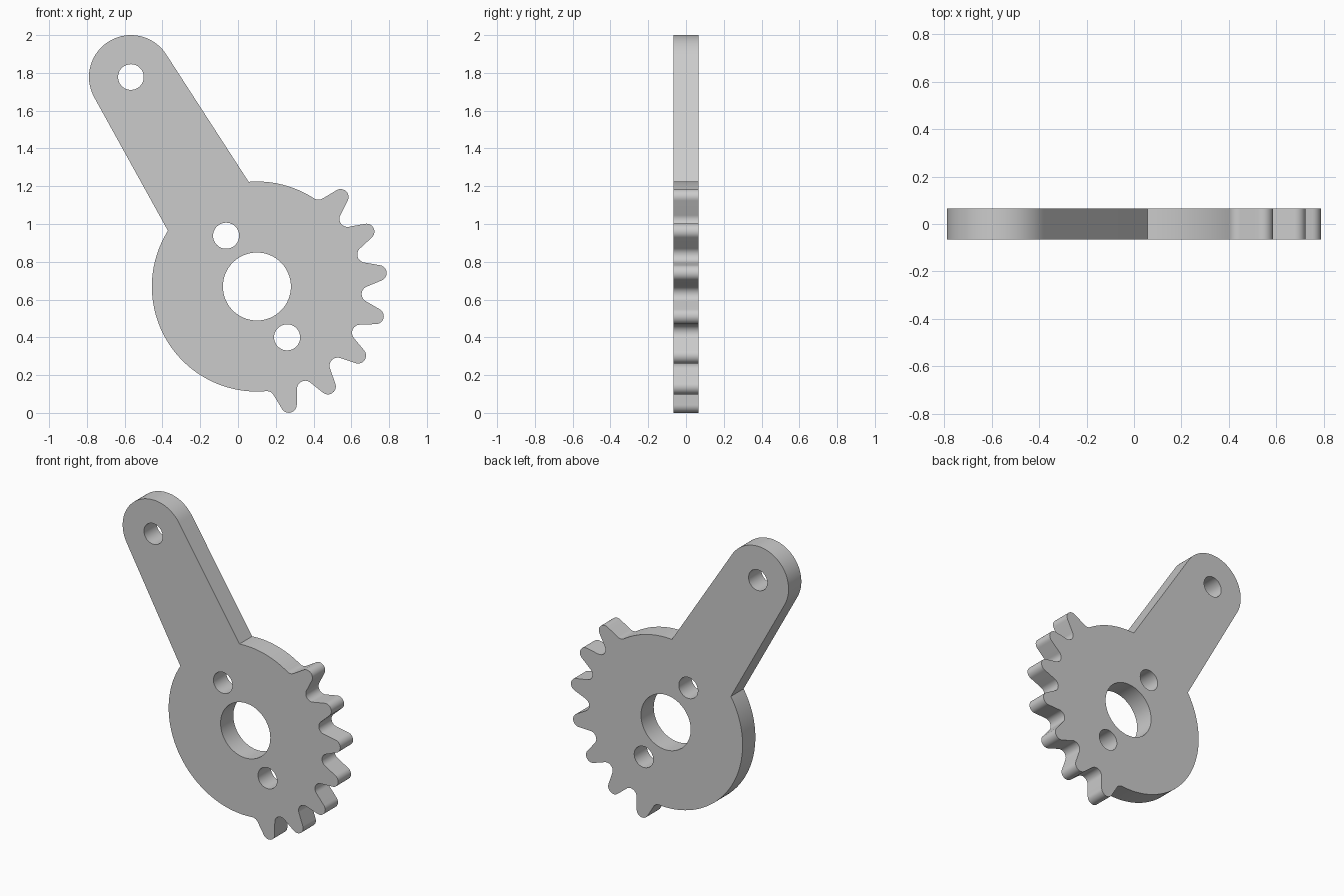
import bpy
from math import sin, cos, radians

if "Cube" in bpy.data.objects:
    bpy.data.objects.remove(bpy.data.objects["Cube"])

HALF_THICK = 0.066
HUB, HUB_R = (0.1, 0.669), 0.556
TIP, TIP_R = (-0.567, 1.778), 0.222
PITCH = 20.3


def arc(centre, r, a0, a1, n):
    """Points on an arc, angles in degrees, both ends included."""
    out = []
    for i in range(n + 1):
        a = radians(a0 + (a1 - a0) * i / n)
        out.append((centre[0] + r * cos(a), centre[1] + r * sin(a)))
    return out


def tooth(angle):
    """Round-tipped tooth between two round valleys, running clockwise."""
    h = PITCH / 2
    valley = (0.599 * cos(radians(h)), 0.599 * sin(radians(h)))
    side = arc(valley, 0.043, 180 + h, 254, 7)
    tip = arc((0.649, 0), 0.042, 74, -74, 12)
    local = side + tip + [(x, -y) for x, y in reversed(side)]
    c, s = cos(radians(angle)), sin(radians(angle))
    return [(HUB[0] + x * c - y * s, HUB[1] + x * s + y * c) for x, y in local]


# Outline: hub arc, seven teeth, hub arc, rounded arm end
first = 46.9
outline = arc(HUB, HUB_R, 94.5, first + PITCH / 2 + 0.5, 18)
for k in range(7):
    pts = tooth(first - k * PITCH)
    outline += pts if k == 0 else pts[1:]
outline += arc(HUB, HUB_R, first - 6.5 * PITCH - 0.5, -212.1, 60)
outline += arc(TIP, TIP_R, 208.6, 32.3, 40)

# Centre bore, two bolt holes and arm pivot hole
holes = [(HUB, 0.18, 64), ((-0.063, 0.938), 0.069, 40),
         ((0.26, 0.4), 0.069, 40), (TIP, 0.068, 40)]
loops = [outline] + [arc(c, r, 0, 360, n)[:-1] for c, r, n in holes]

# Filled 2D curve extruded to plate thickness
curve = bpy.data.curves.new("sector_gear_lever", "CURVE")
curve.dimensions = "2D"
curve.fill_mode = "BOTH"
curve.extrude = HALF_THICK
for loop in loops:
    sp = curve.splines.new("POLY")
    sp.points.add(len(loop) - 1)
    for p, (x, y) in zip(sp.points, loop):
        p.co = (x, y, 0, 1)
    sp.use_cyclic_u = True
lever = bpy.data.objects.new("sector_gear_lever", curve)
lever.rotation_euler = (radians(90), 0, 0)
bpy.context.collection.objects.link(lever)
bpy.context.view_layer.objects.active = lever
lever.select_set(True)

# Convert to a welded mesh with crisp rims and smooth walls
bpy.ops.object.convert(target="MESH")
bpy.ops.object.transform_apply(location=False, rotation=True, scale=False)
bpy.ops.object.mode_set(mode="EDIT")
bpy.ops.mesh.select_all(action="SELECT")
bpy.ops.mesh.remove_doubles(threshold=0.0001)
bpy.ops.mesh.normals_make_consistent(inside=False)
bpy.ops.object.mode_set(mode="OBJECT")
bpy.ops.object.shade_smooth_by_angle(angle=radians(30))
